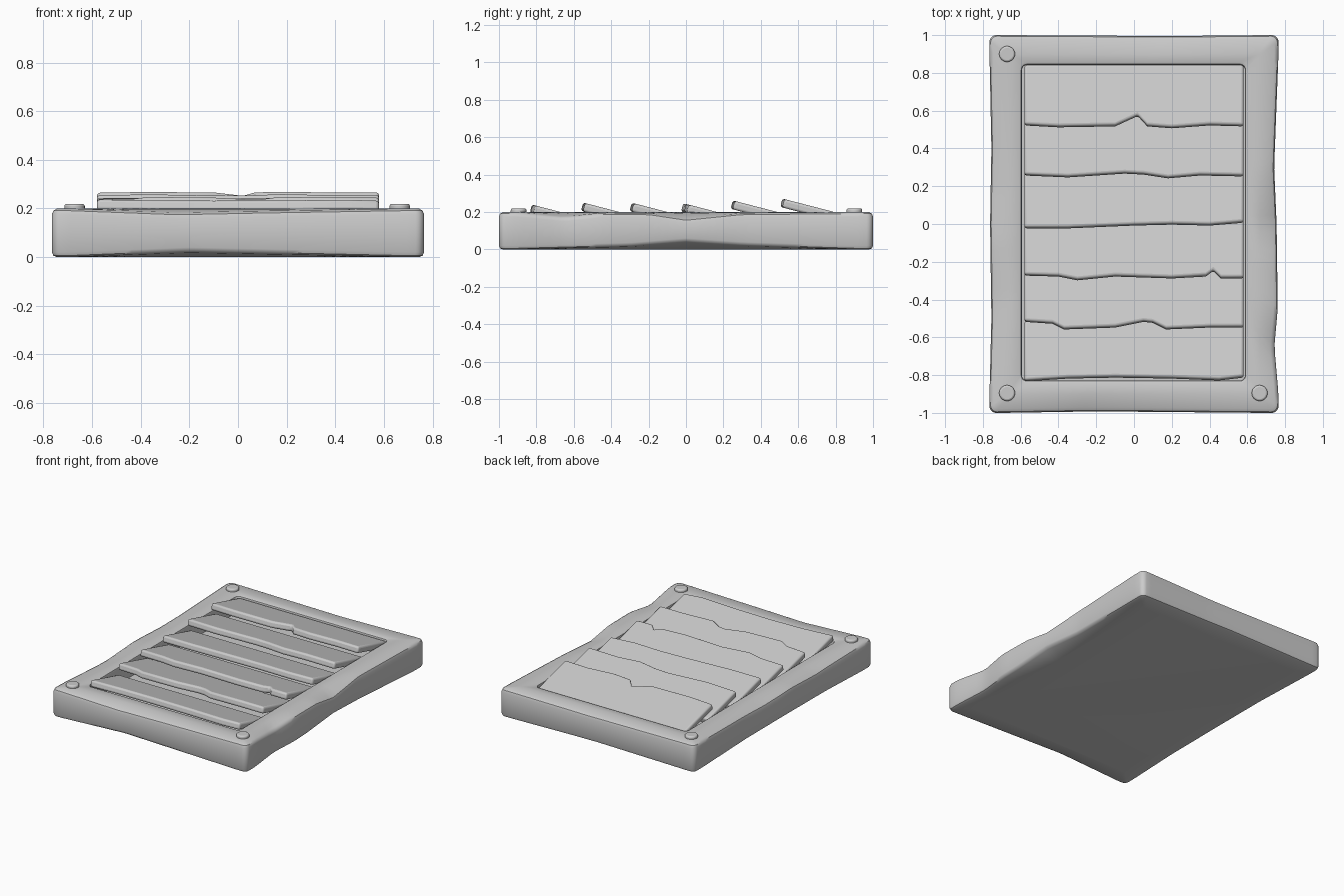
import bpy, bmesh, math

cube = bpy.data.objects.get("Cube")
if cube:
    bpy.data.objects.remove(cube, do_unlink=True)

grey = bpy.data.materials.new("light grey metal")
grey.use_nodes = True
colour = (0.6, 0.6, 0.6, 1)
grey.diffuse_color = colour
grey.node_tree.nodes["Principled BSDF"].inputs["Base Color"].default_value = colour


def finish(name, bm, bevel=0, angle=40):
    """Turn a bmesh into a smooth shaded object with optional soft edges."""
    bmesh.ops.recalc_face_normals(bm, faces=bm.faces)
    mesh = bpy.data.meshes.new(name)
    bm.to_mesh(mesh)
    bm.free()
    mesh.materials.append(grey)
    obj = bpy.data.objects.new(name, mesh)
    bpy.context.collection.objects.link(obj)
    if bevel:
        mod = obj.modifiers.new("soft edges", "BEVEL")
        mod.width = bevel
        mod.segments = 3
        mod.limit_method = "ANGLE"
        mod.angle_limit = math.radians(angle)
    bpy.ops.object.select_all(action="DESELECT")
    obj.select_set(True)
    bpy.context.view_layer.objects.active = obj
    bpy.ops.object.shade_smooth_by_angle(angle=math.radians(40))
    return obj


def sample(points, x):
    """Read a value from a polyline of (position, value) pairs."""
    if x <= points[0][0]:
        return points[0][1]
    for (a, va), (b, vb) in zip(points, points[1:]):
        if x <= b:
            return va + (vb - va) * (x - a) / (b - a)
    return points[-1][1]


# Wear along each side of the frame: top dip, bottom rise, sideways dent
wear = {
    "right": ([(-.9, 0), (-.65, .025), (-.45, .004), (-.2, .005), (0, .035), (.3, .005), (.9, 0)],
              [(-.9, 0), (-.3, .016), (0, .04), (.3, .02), (.9, 0)],
              [(-.9, 0), (-.65, .022), (-.45, .004), (0, .01), (.3, .023), (.9, 0)]),
    "back": ([(-.7, 0), (.1, .008), (.7, 0)],
             [(-.7, 0), (0, .01), (.7, 0)],
             [(-.7, 0), (.2, .005), (.7, 0)]),
    "left": ([(-.9, 0), (-.4, .02), (-.1, .006), (.2, .016), (.9, 0)],
             [(-.9, 0), (0, .015), (.9, 0)],
             [(-.9, 0), (-.5, .01), (0, .003), (.4, .01), (.9, 0)]),
    "front": ([(-.7, 0), (-.25, .017), (.1, .01), (.7, 0)],
              [(-.7, 0), (-.2, .02), (.7, 0)],
              [(-.7, 0), (-.2, .008), (.7, 0)]),
}
SIDES = ["right", "back", "left", "front"]
STEPS = 40


def rounded_ring(hx, hy, radius, cx=0, cy=0):
    """Points of a rounded rectangle, each with the side it belongs to."""
    corners = [(1, -1), (1, 1), (-1, 1), (-1, -1)]
    centres = [(sx * (hx - radius), sy * (hy - radius)) for sx, sy in corners]
    ring = []
    for i, (px, py) in enumerate(centres):
        for k in range(6):
            ang = math.pi / 2 * (i - 1 + k / 5)
            ring.append((cx + px + radius * math.cos(ang), cy + py + radius * math.sin(ang), SIDES[i]))
        ax, ay = ring[-1][0] - cx, ring[-1][1] - cy
        qx, qy = centres[(i + 1) % 4]
        ang = math.pi / 2 * i
        bx, by = qx + radius * math.cos(ang), qy + radius * math.sin(ang)
        for k in range(1, STEPS):
            t = k / STEPS
            ring.append((cx + ax + (bx - ax) * t, cy + ay + (by - ay) * t, SIDES[i]))
    return ring


def worn_ring(bm, inset, z, dip, rise, dent):
    """One ring of the outer frame, moved by the wear of its side."""
    verts = []
    for x, y, side in rounded_ring(.765 - inset, 1 - inset, max(.035 - inset * .5, .01)):
        along = y if side in ("right", "left") else x
        d, r, s = (sample(curve, along) for curve in wear[side])
        push = s * dent
        x += {"right": -push, "left": push}.get(side, 0)
        y += {"back": -push, "front": push}.get(side, 0)
        verts.append(bm.verts.new((x, y, z - d * dip + r * rise)))
    return verts


# Frame: rings from the underside, over the outer wall, into the recess
bm = bmesh.new()
rings = [worn_ring(bm, *args) for args in (
    (.13, 0, 0, 0, 0), (.02, 0, 0, .9, 1), (.006, .006, 0, 1, 1), (0, .02, 0, 1, 1),
    (0, .175, 1, 0, 1), (.006, .191, 1, 0, 1), (.022, .2, 1, 0, 1), (.1, .2, .2, 0, 0))]
for grow, z in ((.012, .2), (.003, .195), (0, .185), (0, .08)):
    ring = rounded_ring(.591 + grow, .836 + grow, .03, -.003, .007)
    rings.append([bm.verts.new((x, y, z)) for x, y, side in ring])
count = len(rings[0])
for low, high in zip(rings, rings[1:]):
    for i in range(count):
        j = (i + 1) % count
        bm.faces.new((low[i], low[j], high[j], high[i]))
bm.faces.new(rings[0])
bm.faces.new(rings[-1])
finish("frame", bm)

# Slats: height of the front edge, then (x, y) along the chipped front edge
slats = [
    (.24, [(-.58, -.825), (-.35, -.81), (-.1, -.805), (.2, -.81), (.45, -.82), (.58, -.805)]),
    (.24, [(-.58, -.51), (-.43, -.52), (-.37, -.55), (-.1, -.54), (.05, -.51), (.1, -.515),
           (.17, -.55), (.4, -.54), (.58, -.54)]),
    (.243, [(-.58, -.265), (-.4, -.27), (-.3, -.29), (-.1, -.27), (.2, -.28), (.38, -.27),
            (.42, -.24), (.46, -.28), (.58, -.28)]),
    (.247, [(-.58, -.015), (-.35, -.015), (0, 0), (.2, .005), (.4, 0), (.58, .015)]),
    (.258, [(-.58, .265), (-.35, .255), (-.05, .275), (.05, .27), (.18, .25), (.35, .265), (.58, .26)]),
    (.268, [(-.58, .53), (-.4, .52), (-.1, .525), (.02, .58), (.07, .525), (.2, .515),
            (.4, .53), (.58, .525)]),
]
TILT = math.radians(14.5)
LENGTH, THICK = .325, .046


def add_slat(name, height, edge):
    bm = bmesh.new()
    base = edge[0][1]
    sections = []
    for x, y in edge:
        chip = (y - base) / math.cos(TILT)
        section = []
        for s, t in ((chip, 0), (LENGTH, 0), (LENGTH, THICK), (chip, THICK)):
            section.append(bm.verts.new((
                x,
                base + s * math.cos(TILT) - t * math.sin(TILT),
                height - s * math.sin(TILT) - t * math.cos(TILT))))
        sections.append(section)
    for a, b in zip(sections, sections[1:]):
        for i in range(4):
            j = (i + 1) % 4
            bm.faces.new((a[i], a[j], b[j], b[i]))
    bm.faces.new(sections[0])
    bm.faces.new(sections[-1])
    finish(name, bm, bevel=.013, angle=60)


for n, (height, edge) in enumerate(slats, 1):
    add_slat(f"slat_{n}", height, edge)

# Bolts: low rounded heads on three corners
for name, x, y in (("bolt_back", -.672, .9), ("bolt_front_a", -.672, -.895), ("bolt_front_b", .665, -.895)):
    bm = bmesh.new()
    bmesh.ops.create_cone(bm, cap_ends=True, segments=24, radius1=.042, radius2=.042, depth=.04)
    bmesh.ops.translate(bm, verts=bm.verts, vec=(x, y, .199))
    finish(name, bm, bevel=.01)
